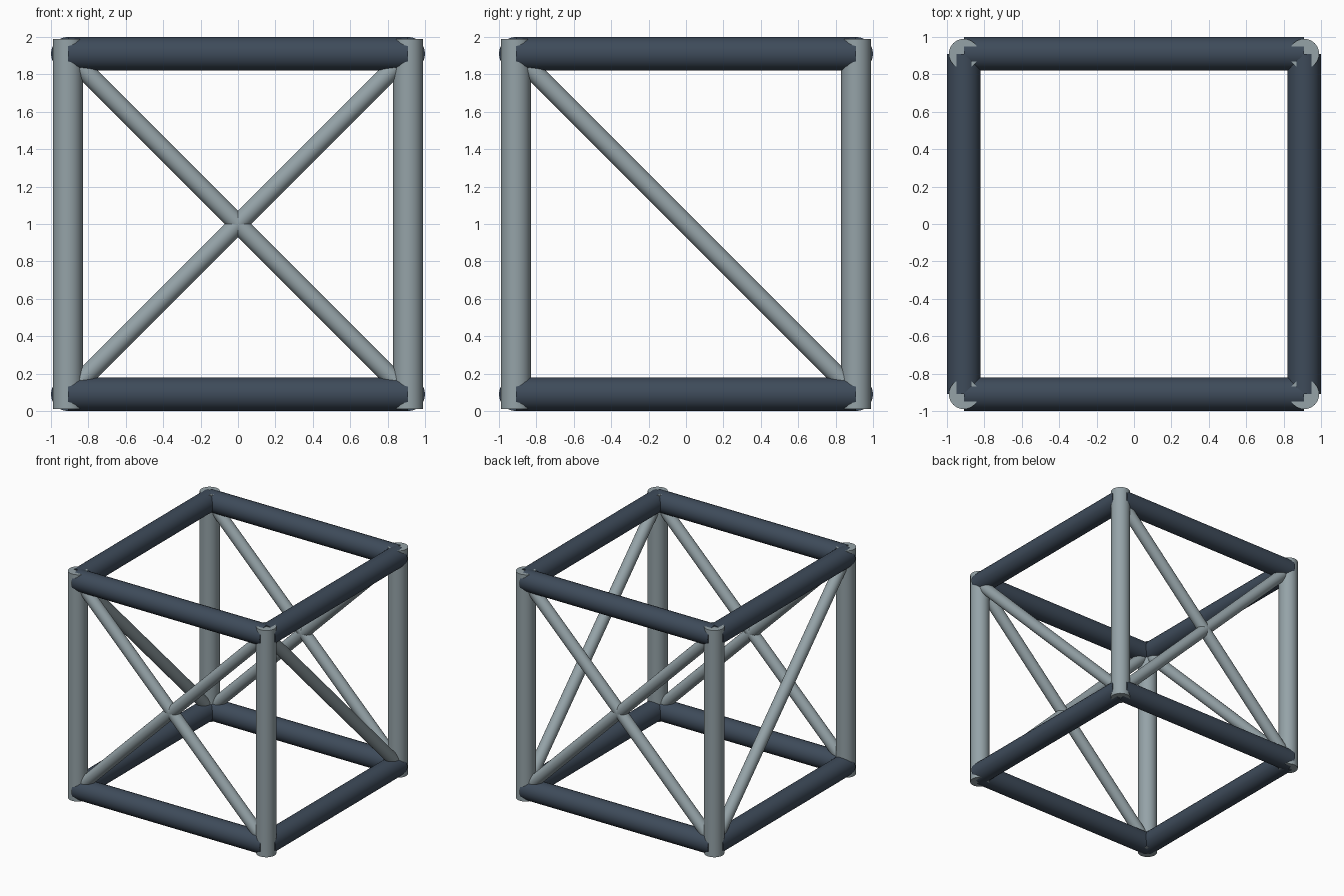
import bpy
from mathutils import Vector

if "Cube" in bpy.data.objects:
    bpy.data.objects.remove(bpy.data.objects["Cube"])


def material(name, rgb):
    m = bpy.data.materials.new(name)
    m.diffuse_color = (*rgb, 1)
    m.use_nodes = True
    m.node_tree.nodes["Principled BSDF"].inputs["Base Color"].default_value = m.diffuse_color
    return m


steel = material("light_steel", (0.30, 0.365, 0.39))
navy = material("dark_slate", (0.048, 0.070, 0.102))


def tube(name, a, b, radius, mat):
    """Closed cylinder running from point a to point b."""
    a, b = Vector(a), Vector(b)
    d = b - a
    bpy.ops.mesh.primitive_cylinder_add(
        vertices=24, radius=radius, depth=d.length, location=(a + b) / 2,
        rotation=d.to_track_quat('Z', 'Y').to_euler())
    o = bpy.context.object
    o.name = name
    o.data.materials.append(mat)
    bpy.ops.object.shade_smooth_by_angle(angle=0.7)
    return o


C = 0.91             # corner axis distance from the centre
LOW, HIGH = 0.09, 1.91

# corner posts
for x, sx in ((-C, "left"), (C, "right")):
    for y, sy in ((-C, "front"), (C, "back")):
        tube(f"post_{sy}_{sx}", (x, y, 0.01), (x, y, 1.99), 0.08, steel)

# horizontal chords, top and bottom
for z, sz in ((LOW, "bottom"), (HIGH, "top")):
    for s, sx, sy in ((-C, "left", "front"), (C, "right", "back")):
        tube(f"{sz}_chord_{sy}", (-C, s, z), (C, s, z), 0.09, navy)
        tube(f"{sz}_chord_{sx}", (s, -C, z), (s, C, z), 0.09, navy)

# crossed braces front and back, single diagonal on each side
for s, sx, sy in ((-C, "left", "front"), (C, "right", "back")):
    tube(f"brace_{sy}_rising", (-C, s, LOW), (C, s, HIGH), 0.05, steel)
    tube(f"brace_{sy}_falling", (-C, s, HIGH), (C, s, LOW), 0.05, steel)
    tube(f"brace_{sx}", (s, -C, HIGH), (s, C, LOW), 0.05, steel)
